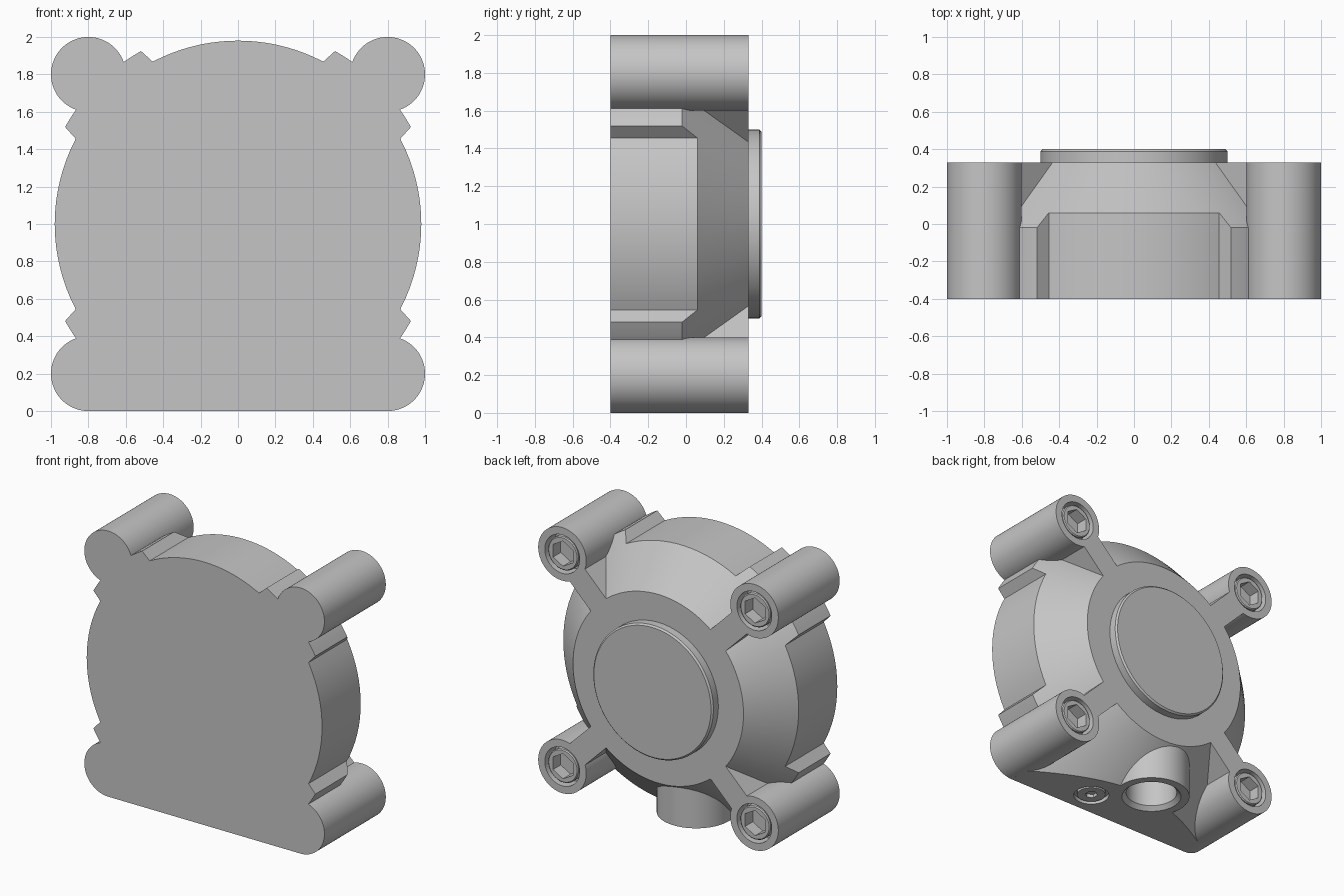
import bpy, bmesh, math
from mathutils import Matrix, Vector

cube = bpy.data.objects.get("Cube")
if cube:
    bpy.data.objects.remove(cube, do_unlink=True)

grey = bpy.data.materials.new("cast_metal_grey")
grey.use_nodes = True
colour = (0.56, 0.56, 0.56, 1)
grey.diffuse_color = colour
grey.node_tree.nodes["Principled BSDF"].inputs["Base Color"].default_value = colour

FRONT, BACK, MID = -0.4, 0.33, 1.0
CONE = 1.04          # cone radius plus depth is constant


def finish(name, bm):
    bmesh.ops.recalc_face_normals(bm, faces=bm.faces)
    mesh = bpy.data.meshes.new(name)
    bm.to_mesh(mesh)
    bm.free()
    mesh.materials.append(grey)
    obj = bpy.data.objects.new(name, mesh)
    bpy.context.collection.objects.link(obj)
    return obj


def loft(name, rings):
    """Skin a closed solid through rings of points."""
    bm = bmesh.new()
    loops = [[bm.verts.new(p) for p in ring] for ring in rings]
    for lower, upper in zip(loops, loops[1:]):
        for i in range(len(lower)):
            bm.faces.new((lower[i - 1], lower[i], upper[i], upper[i - 1]))
    bm.faces.new(loops[0])
    bm.faces.new(loops[-1])
    return finish(name, bm)


def lathe(name, profile, steps, centre, axis="Y"):
    """Spin (radius, distance along axis) points round an axis."""
    rings = []
    for r, t in profile:
        ring = []
        for i in range(steps):
            a = math.tau * (i + 0.5) / steps
            u, v = r * math.cos(a), r * math.sin(a)
            ring.append(Vector((u, t, v) if axis == "Y" else (u, v, t)) + Vector(centre))
        rings.append(ring)
    return loft(name, rings)


def cut(target, tool):
    """Subtract a cutter and discard it."""
    mod = target.modifiers.new("cut", "BOOLEAN")
    mod.operation, mod.solver, mod.object = "DIFFERENCE", "EXACT", tool
    bpy.context.view_layer.objects.active = target
    bpy.ops.object.modifier_apply(modifier=mod.name)
    bpy.data.objects.remove(tool, do_unlink=True)


def smooth(obj):
    bpy.ops.object.select_all(action="DESELECT")
    obj.select_set(True)
    bpy.context.view_layer.objects.active = obj
    bpy.ops.object.shade_smooth_by_angle(angle=math.radians(25))


# Housing outline in degrees from straight down: foot, shoulders, round sides
half = []
for start, end, radius in ((0, 38.66, None), (39.2, 60.7, 1.06), (62.3, 117.7, 0.98),
                           (119.3, 150.7, 1.06), (152.3, 180, 0.98)):
    for i in range(17):
        a = math.radians(start + (end - start) * i / 16)
        half.append((a, radius or 1 / math.cos(a)))
outline = half + [(-a, r) for a, r in reversed(half[1:-1])]


def place(a, r, y):
    return (r * math.sin(a), y, MID - r * math.cos(a))


# Straight walls, then one cone closing to the flat back
housing = loft("housing", [
    [place(a, r, FRONT) for a, r in outline],
    [place(a, r, CONE - r) for a, r in outline],
    [place(a, CONE - BACK, BACK) for a, r in outline]])

# Openings in the foot for the cable port and the earth screw
port, earth = (-0.12, 0.05, 0), (0.22, -0.21, 0)
cut(housing, lathe("port_cutter", [(0.25, -0.1), (0.25, 0.27)], 64, port, "Z"))
cut(housing, lathe("earth_cutter", [(0.125, -0.1), (0.125, 0.03)], 48, earth, "Z"))
smooth(housing)

# Cable port with a blind hole and a chamfered mouth
smooth(lathe("cable_port", [(0.27, 0.5), (0.27, 0), (0.21, 0), (0.18, 0.03), (0.18, 0.26)],
             64, port, "Z"))

# Four corners, each with a rib, a recessed boss and a hexagon socket screw
corners = [(x, 0, z) for x in (-0.8, 0.8) for z in (0.2, 1.8)]
for i, c in enumerate(corners, 1):
    smooth(lathe(f"corner_boss_{i}", [(0.2, FRONT), (0.2, BACK), (0.145, BACK), (0.145, 0.22)],
                 64, c))

    screw = lathe(f"corner_screw_{i}", [(0.125, 0.19), (0.125, 0.315), (0.118, 0.322)], 48, c)
    cut(screw, lathe("socket", [(0.095, 0.23), (0.095, 0.4)], 6, c))
    smooth(screw)

    bm = bmesh.new()
    bmesh.ops.create_cube(bm, size=1, matrix=Matrix.Translation((0.715, BACK - 0.25, 0))
                          @ Matrix.Diagonal((0.5, 0.5, 0.18, 1)))
    bm.transform(Matrix.Translation((0, 0, MID))
                 @ Matrix.Rotation(math.atan2(MID - c[2], c[0]), 4, "Y"))
    finish(f"rib_{i}", bm)

# Earth screw in the foot
screw = lathe("earth_screw", [(0.1, 0.005), (0.1, 0.04)], 48, earth, "Z")
cut(screw, lathe("socket", [(0.045, -0.1), (0.045, 0.03)], 6, earth, "Z"))
smooth(screw)

# Raised cover disc
smooth(lathe("cover_disc", [(0.5, 0.3), (0.5, 0.388), (0.488, 0.4)], 96, (0, 0, MID)))
